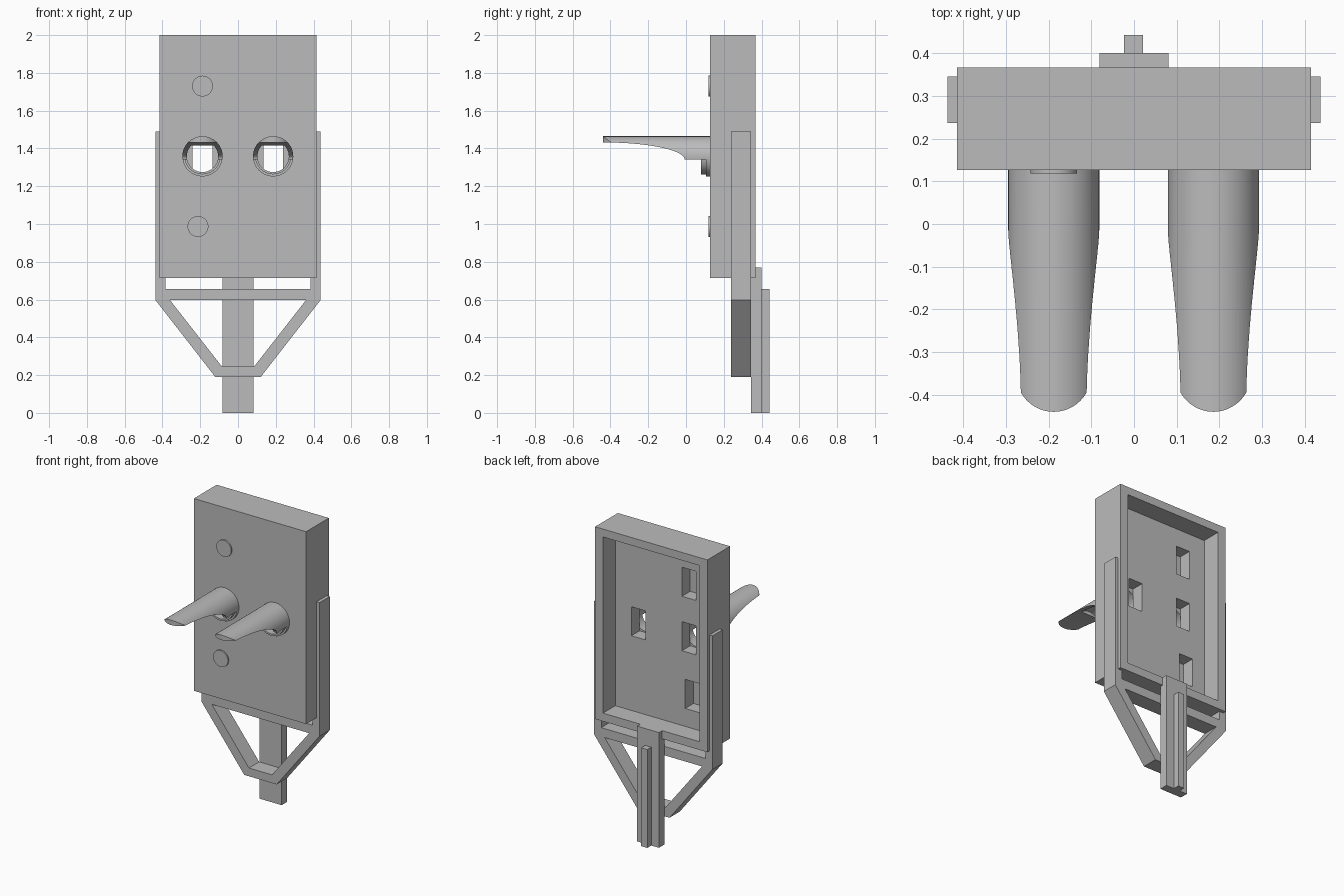
import bpy
import bmesh
from math import pi, sin, cos, radians

cube = bpy.data.objects.get("Cube")
if cube:
    bpy.data.objects.remove(cube, do_unlink=True)

grey = bpy.data.materials.new("plain_grey")
grey.use_nodes = True
colour = (0.5, 0.5, 0.5, 1)
grey.diffuse_color = colour
grey.node_tree.nodes["Principled BSDF"].inputs["Base Color"].default_value = colour


def prism(name, points, lo, hi, axis="Y"):
    """Extrude a flat outline along an axis."""
    place = {"X": lambda a, b, t: (t, a, b),
             "Y": lambda a, b, t: (a, t, b),
             "Z": lambda a, b, t: (a, b, t)}[axis]
    bm = bmesh.new()
    ends = [[bm.verts.new(place(a, b, t)) for a, b in points] for t in (lo, hi)]
    for loop in ends:
        bm.faces.new(loop)
    n = len(points)
    for i in range(n):
        j = (i + 1) % n
        bm.faces.new((ends[0][i], ends[0][j], ends[1][j], ends[1][i]))
    bmesh.ops.recalc_face_normals(bm, faces=bm.faces)
    mesh = bpy.data.meshes.new(name)
    bm.to_mesh(mesh)
    bm.free()
    mesh.materials.append(grey)
    obj = bpy.data.objects.new(name, mesh)
    bpy.context.collection.objects.link(obj)
    return obj


def rect(x0, x1, z0, z1):
    return [(x0, z0), (x1, z0), (x1, z1), (x0, z1)]


def circle(x, z, r, n=48):
    return [(x + r * cos(2 * pi * i / n), z + r * sin(2 * pi * i / n)) for i in range(n)]


def activate(obj):
    bpy.ops.object.select_all(action="DESELECT")
    obj.select_set(True)
    bpy.context.view_layer.objects.active = obj


def combine(obj, cutter, operation="DIFFERENCE"):
    """Apply a boolean and discard the cutter."""
    cutter.hide_render = True
    mod = obj.modifiers.new("cut", "BOOLEAN")
    mod.operation, mod.object, mod.solver = operation, cutter, "EXACT"
    activate(obj)
    bpy.ops.object.modifier_apply(modifier=mod.name)
    bpy.data.objects.remove(cutter, do_unlink=True)


def smooth(obj):
    activate(obj)
    bpy.ops.object.shade_smooth_by_angle(angle=radians(30))


LAMP_Z, LAMP_R, BORE_R = 1.358, 0.1066, 0.083
FRONT, BACK = 0.127, 0.367
lamps = {"right": -0.188, "left": 0.186}
buttons = {"upper": (-0.188, 1.73), "lower": (-0.212, 0.987)}

# Housing: hollow at the back, with a rectangular window behind each light
housing = prism("housing", rect(-0.415, 0.415, 0.715, 2.0), FRONT, BACK)
combine(housing, prism("cavity", rect(-0.357, 0.357, 0.77, 1.947), 0.237, 0.5))
for x, z in [(x, LAMP_Z + 0.008) for x in lamps.values()] + list(buttons.values()):
    window = rect(x - 0.052, x + 0.052, z - 0.097, z + 0.097)
    combine(housing, prism("window", window, 0.15, 0.3))
for x in lamps.values():
    combine(housing, prism("bore", circle(x, LAMP_Z, BORE_R), 0.05, 0.152))
smooth(housing)

# Blank round covers
for side, (x, z) in buttons.items():
    smooth(prism(side + "_cover", circle(x, z, 0.055), 0.118, FRONT + 0.005))

# Lamp hoods: tubes trimmed by a curved underside and a rounded tip
under = [(-0.44 + 0.432 * sin(i * pi / 40), 1.342 + 0.09 * cos(i * pi / 40))
         for i in range(21)]
side_outline = [(0.13, 1.342), (0.13, 1.5), (-0.5, 1.5), (-0.5, 1.432)] + under
for side, x in lamps.items():
    hood = prism(side + "_hood", circle(x, LAMP_Z, LAMP_R, 64), -0.46, 0.2)
    combine(hood, prism("side_trim", side_outline, x - 0.2, x + 0.2, "X"), "INTERSECT")
    tip = [(x + 0.088 * cos(pi + i * pi / 24), -0.352 + 0.088 * sin(pi + i * pi / 24))
           for i in range(25)]
    plan = [(x - 0.12, 0.3), (x - 0.12, -0.1)] + tip + [(x + 0.12, -0.1), (x + 0.12, 0.3)]
    combine(hood, prism("tip_trim", plan, 1, 2, "Z"), "INTERSECT")
    combine(hood, prism("bore", circle(x, LAMP_Z, BORE_R), -0.2, 0.3))
    smooth(hood)

    # Stepped collar at the foot of the hood
    collar = prism(side + "_collar", circle(x, LAMP_Z, 0.095), 0.08, 0.131)
    combine(collar, prism("flange", circle(x, LAMP_Z, LAMP_R - 0.0005), 0.105, 0.129), "UNION")
    combine(collar, prism("bore", circle(x, LAMP_Z, BORE_R), 0, 0.3))
    smooth(collar)

# Mounting bracket: two arms, a crossbar and a tapered lower frame
half = [(0.12, 0.19), (0.437, 0.597), (0.437, 1.49), (0.385, 1.49), (0.385, 0.657)]
outline = half + [(-x, z) for x, z in reversed(half)]
bracket = prism("bracket", outline, 0.237, 0.345)
opening = [(0.085, 0.245), (0.36, 0.597), (-0.36, 0.597), (-0.085, 0.245)]
combine(bracket, prism("opening", opening, 0, 0.6))

# Post with a rib down its back
prism("post", rect(-0.081, 0.081, 0, 0.77), 0.345, 0.401)
prism("post_rib", rect(-0.024, 0.021, 0, 0.657), 0.4, 0.443)
